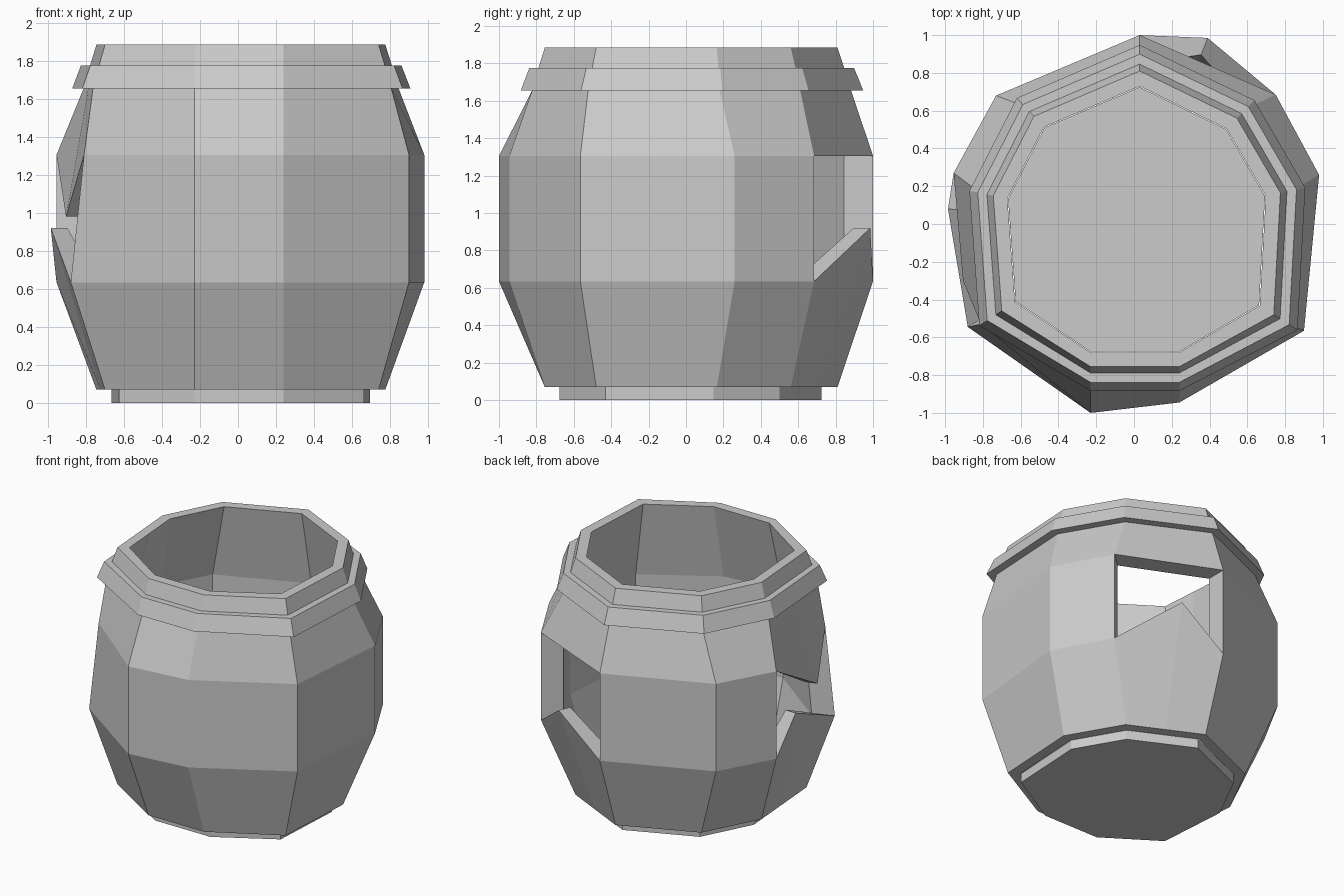
import bpy, bmesh
from mathutils import Vector

cube = bpy.data.objects.get("Cube")
if cube:
    bpy.data.objects.remove(cube)

clay = bpy.data.materials.new("grey_clay")
clay.use_nodes = True
colour = (0.6, 0.6, 0.6, 1)
clay.diffuse_color = colour
clay.node_tree.nodes["Principled BSDF"].inputs["Base Color"].default_value = colour

# Irregular nine-sided outlines of the mouth and of the belly
MOUTH = [(.03, .81), (.545, .56), (.775, .165), (.74, -.48), (.24, -.755),
         (-.23, -.755), (-.70, -.46), (-.745, .15), (-.53, .57)]
BELLY = [(.03, 1), (.75, .685), (.98, .26), (.9, -.565), (.24, -.945),
         (-.23, -1), (-.88, -.545), (-.955, .27), (-.73, .68)]
BELLY_TOP = list(BELLY)
BELLY_TOP[6] = (-.81, -.53)
N = len(MOUTH)

# Broken sides: lower shard peak and, where present, upper hanging shard
PEAKS = {0: Vector((.39, .985, .92)), 6: Vector((-.985, .08, .92))}
TIPS = {6: Vector((-.905, -.3, .98))}


def ring(bm, outline, scale, z):
    return [bm.verts.new((x * (scale if abs(x) > .3 else 1), y * scale, z))
            for x, y in outline]


def quad_band(bm, a, b, skip=()):
    for i in range(N):
        if i not in skip:
            j = (i + 1) % N
            bm.faces.new((a[i], a[j], b[j], b[i]))


def shell(bm, belly_scale, shard_scale, foot_scale, upper):
    """Wall with holes; returns rings and the outline of each hole."""
    foot = ring(bm, MOUTH, foot_scale, .07)
    low = ring(bm, BELLY, belly_scale, .635)
    high = ring(bm, BELLY_TOP, belly_scale, 1.305)
    rings = [ring(bm, MOUTH, s, z) for s, z in upper]
    quad_band(bm, foot, low, PEAKS)
    quad_band(bm, low, high, PEAKS)
    for a, b in zip([high] + rings, rings):
        quad_band(bm, a, b, TIPS if a is high else ())
    holes = {}

    def shard(point):
        return bm.verts.new((point.x * shard_scale, point.y * shard_scale, point.z))

    for i, point in PEAKS.items():
        j = (i + 1) % N
        peak = shard(point)
        mid = bm.verts.new((foot[i].co + foot[j].co) / 2)
        bm.faces.new((foot[i], mid, peak, low[i]))
        bm.faces.new((mid, foot[j], low[j], peak))
        outline = [low[i], peak, low[j], high[j]]
        if i in TIPS:
            tip = shard(TIPS[i])
            top_mid = bm.verts.new((rings[0][i].co + rings[0][j].co) / 2)
            bm.faces.new((high[i], tip, top_mid, rings[0][i]))
            bm.faces.new((tip, high[j], rings[0][j], top_mid))
            outline.append(tip)
        holes[i] = outline + [high[i]]
    return foot, rings[-1], holes


def finish(bm, name):
    bmesh.ops.recalc_face_normals(bm, faces=bm.faces)
    mesh = bpy.data.meshes.new(name)
    bm.to_mesh(mesh)
    bm.free()
    mesh.materials.append(clay)
    obj = bpy.data.objects.new(name, mesh)
    bpy.context.collection.objects.link(obj)


# Thick broken wall with collar and rim
bm = bmesh.new()
foot, rim, holes = shell(bm, 1, 1, 1,
                         [(1.09, 1.655), (1.17, 1.655), (1.11, 1.775),
                          (1.045, 1.775), (1, 1.885)])
in_foot, in_rim, in_holes = shell(bm, .845, .91, .9, [(.9, 1.885)])
quad_band(bm, foot, in_foot)
quad_band(bm, rim, in_rim)
for i, outer in holes.items():
    inner = in_holes[i]
    for k in range(len(outer)):
        m = (k + 1) % len(outer)
        bm.faces.new((outer[k], outer[m], inner[m], inner[k]))
finish(bm, "barrel_wall")

# Solid foot that closes the bottom
bm = bmesh.new()
base = ring(bm, MOUTH, .895, 0)
top = ring(bm, MOUTH, .895, .072)
quad_band(bm, base, top)
bm.faces.new(base)
bm.faces.new(top)
finish(bm, "barrel_foot")
